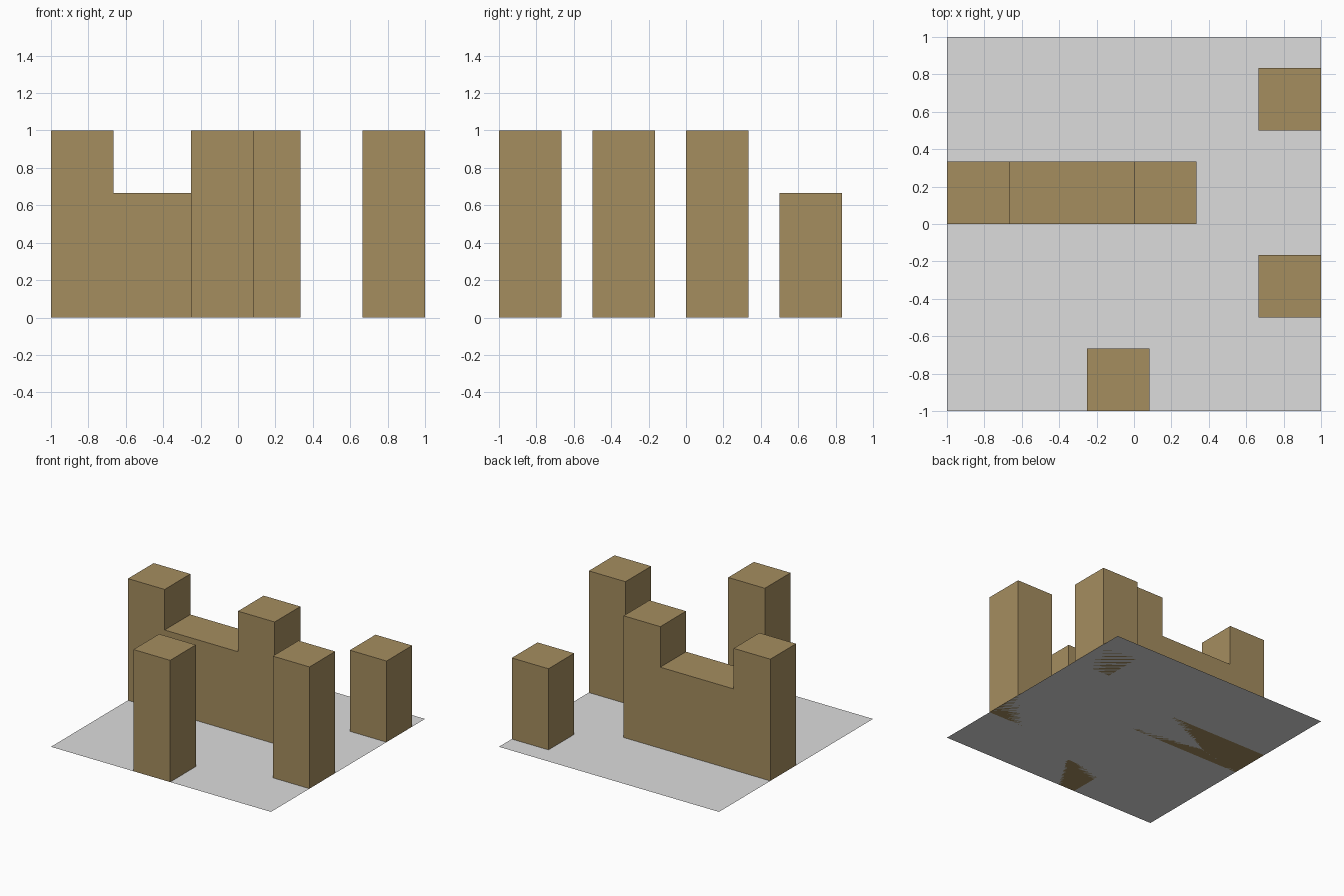
import bpy, bmesh

if "Cube" in bpy.data.objects:
    bpy.data.objects.remove(bpy.data.objects["Cube"])

T = 1 / 3  # tower width


def make_material(name, srgb):
    m = bpy.data.materials.new(name)
    lin = [((c / 255 + 0.055) / 1.055) ** 2.4 for c in srgb]
    m.diffuse_color = (*lin, 1.0)
    m.use_nodes = True
    m.node_tree.nodes["Principled BSDF"].inputs["Base Color"].default_value = m.diffuse_color
    return m


brown = make_material("brown", (165, 141, 95))
grey = make_material("light grey", (220, 220, 220))


def finish(name, bm, mat):
    bmesh.ops.recalc_face_normals(bm, faces=bm.faces)
    mesh = bpy.data.meshes.new(name)
    bm.to_mesh(mesh)
    bm.free()
    mesh.materials.append(mat)
    obj = bpy.data.objects.new(name, mesh)
    bpy.context.collection.objects.link(obj)


def extrude_profile(name, profile, y0, y1, mat):
    """Extrude an x-z outline along y."""
    bm = bmesh.new()
    face = bm.faces.new([bm.verts.new((x, y0, z)) for x, z in profile])
    geom = bmesh.ops.extrude_face_region(bm, geom=[face])["geom"]
    moved = [g for g in geom if isinstance(g, bmesh.types.BMVert)]
    bmesh.ops.translate(bm, verts=moved, vec=(0, y1 - y0, 0))
    finish(name, bm, mat)


def tower(name, x, y, h):
    extrude_profile(name, [(x, 0), (x + T, 0), (x + T, h), (x, h)], y, y + T, brown)


# flat base sheet
bm = bmesh.new()
bm.faces.new([bm.verts.new(p) for p in ((-1, -1, 0), (1, -1, 0), (1, 1, 0), (-1, 1, 0))])
finish("base_sheet", bm, grey)

# two towers joined by a lower wall
extrude_profile("joined_towers",
                [(-1, 0), (T, 0), (T, 1), (0, 1), (0, 2 * T), (T - 1, 2 * T), (T - 1, 1), (-1, 1)],
                0, T, brown)

# free-standing towers
tower("front_tower", -0.25, -1, 1)
tower("right_tower", 1 - T, -0.5, 1)
tower("short_back_tower", 1 - T, 0.5, 2 * T)
